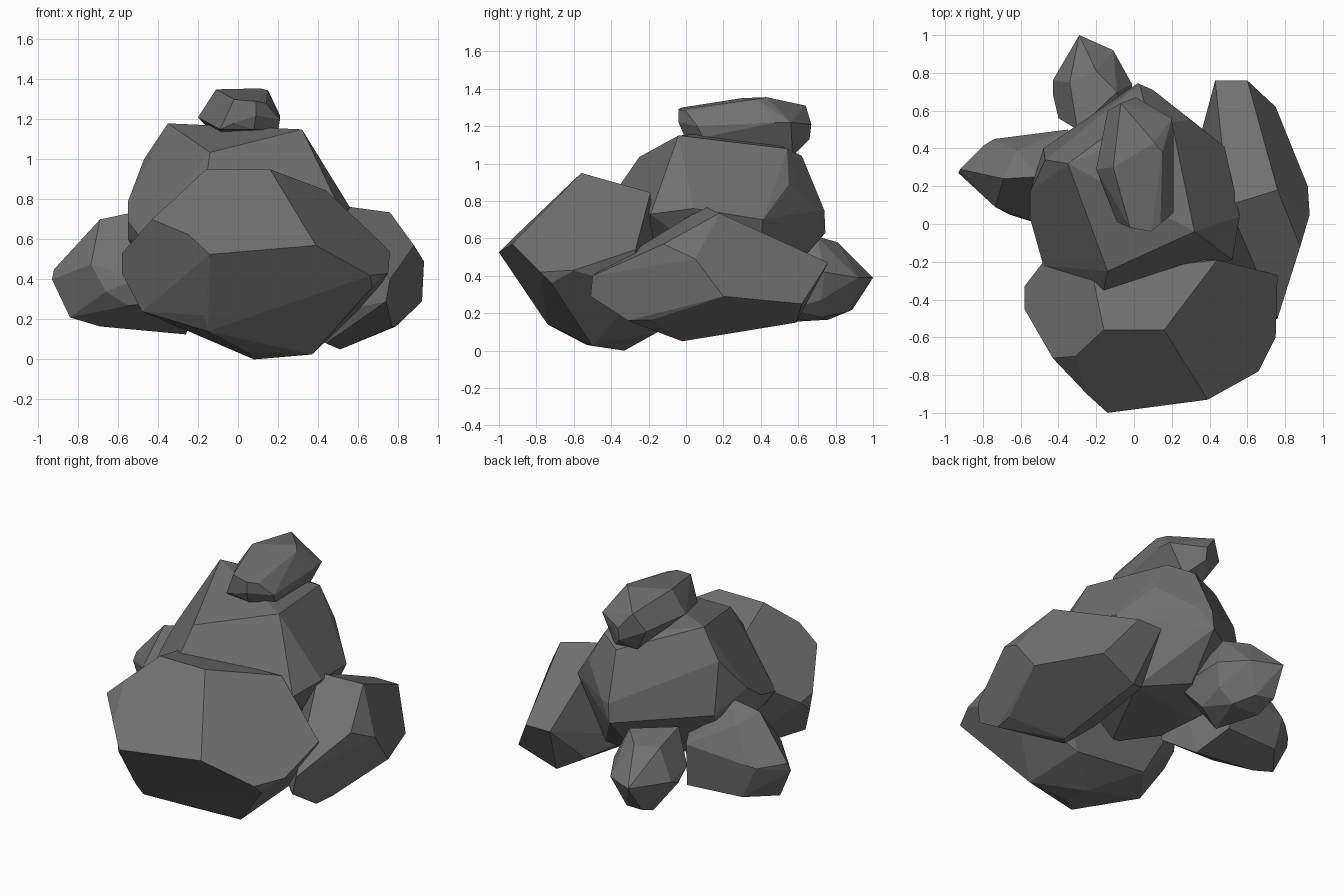
import bpy, bmesh, math

stone = bpy.data.materials.new("dark_stone")
stone.diffuse_color = (.165, .165, .165, 1)


def rock(name, corners):
    """Faceted boulder: the convex hull of a few corner points, near-flat facets merged."""
    bm = bmesh.new()
    for c in corners:
        bm.verts.new(c)
    bmesh.ops.convex_hull(bm, input=bm.verts[:])
    loose = [v for v in bm.verts if not v.link_faces]
    bmesh.ops.delete(bm, geom=loose, context='VERTS')
    bmesh.ops.dissolve_limit(bm, angle_limit=math.radians(7),
                             verts=bm.verts[:], edges=bm.edges[:])
    bmesh.ops.recalc_face_normals(bm, faces=bm.faces[:])
    mesh = bpy.data.meshes.new(name)
    bm.to_mesh(mesh)
    bm.free()
    mesh.materials.append(stone)
    obj = bpy.data.objects.new(name, mesh)
    bpy.context.collection.objects.link(obj)
    return obj


# Large boulder leaning at the front
rock("front_boulder", [
    (-.16, -.56, .95), (.16, -.56, .95), (.44, -.19, .845), (-.22, -.27, .865),
    (.39, -.93, .57), (-.14, -1, .525), (-.25, -.9, .625), (-.43, -.71, .70),
    (-.31, -.7, .81), (-.58, -.45, .53), (-.58, -.33, .51), (-.58, -.42, .43),
    (-.48, -.2, .6), (.76, -.27, .54), (.75, -.6, .43), (.66, -.78, .42),
    (.67, -.72, .36), (-.17, -.79, .22), (-.15, -.74, .14), (-.48, -.52, .24),
    (.08, -.33, 0), (.06, -.53, .03), (.37, -.5, .025), (.3, -.15, .1),
    (-.2, -.15, .15), (.68, -.25, .32)])

# Tall rock in the middle
rock("centre_rock", [
    (-.35, .32, 1.18), (-.14, -.25, 1.035), (.32, -.04, 1.15), (-.16, -.35, .89),
    (-.47, .34, 1.0), (-.48, -.22, .6), (-.55, .03, .69), (-.55, .17, .79),
    (-.55, .1, .6), (-.48, .40, .68), (.52, -.19, .73), (.56, .04, .76),
    (.2, .54, 1.08), (.3, .55, .89), (.48, .41, .70),
    (.06, .62, 1.04), (.03, .74, .75), (.1, .71, .75), (.02, .745, .63),
    (-.4, .2, .35), (.3, .38, .3), (0, -.2, .3), (0, .52, .37)])

# Long slab on the right
rock("right_rock", [
    (.5, .1, .77), (.76, .18, .735), (.43, .76, .47), (.6, .76, .47),
    (.75, .62, .25), (.92, .2, .29), (.93, .05, .49), (.88, -.12, .57),
    (.76, -.5, .40), (.74, -.51, .29), (.77, -.31, .16), (.79, -.18, .165),
    (.51, -.02, .05), (.5, .59, .15), (.36, .5, .22), (.3, 0, .2), (.44, -.1, .08)])

# Small rock on the left
rock("left_rock", [
    (-.93, .27, .4), (-.92, .29, .45), (-.69, .24, .70), (-.5, .25, .74),
    (-.62, .39, .65), (-.79, .42, .43), (-.74, .45, .45), (-.35, .5, .5),
    (-.735, .09, .475), (-.66, .05, .34), (-.55, .05, .27), (-.5, .0, .4),
    (-.84, .25, .21), (-.69, .25, .165), (-.26, .25, .125),
    (-.33, .46, .22), (-.7, .43, .23), (-.2, .2, .6), (-.2, 0, .3)])

# Small rock at the back
rock("back_rock", [
    (-.29, 1, .39), (-.27, .91, .46), (-.2, .81, .58), (-.34, .75, .57),
    (-.09, .70, .61), (-.11, .92, .39), (-.01, .74, .42), (-.43, .76, .38),
    (-.43, .69, .35), (-.4, .56, .4), (-.31, .89, .22), (-.19, .87, .21),
    (-.3, .76, .165), (-.12, .74, .18), (-.2, .5, .15), (-.3, .5, .6),
    (0, .4, .4), (-.04, .72, .27), (-.05, .55, .22)])

# Cap stone on top
rock("cap_stone", [
    (-.11, .3, 1.35), (-.07, .64, 1.31), (.11, .43, 1.355), (.15, .38, 1.345),
    (-.02, -.02, 1.3), (.09, -.04, 1.29), (.14, 0, 1.28), (.09, -.04, 1.22),
    (-.02, -.02, 1.18), (.08, -.01, 1.15), (-.09, .01, 1.15), (-.2, .29, 1.21),
    (-.14, .6, 1.2), (.01, .67, 1.21), (.01, .66, 1.13), (.2, .56, 1.22),
    (.21, .48, 1.22), (.21, .06, 1.2), (.1, .57, 1.04), (-.05, .56, 1.05),
    (.2, .09, 1.14)])
